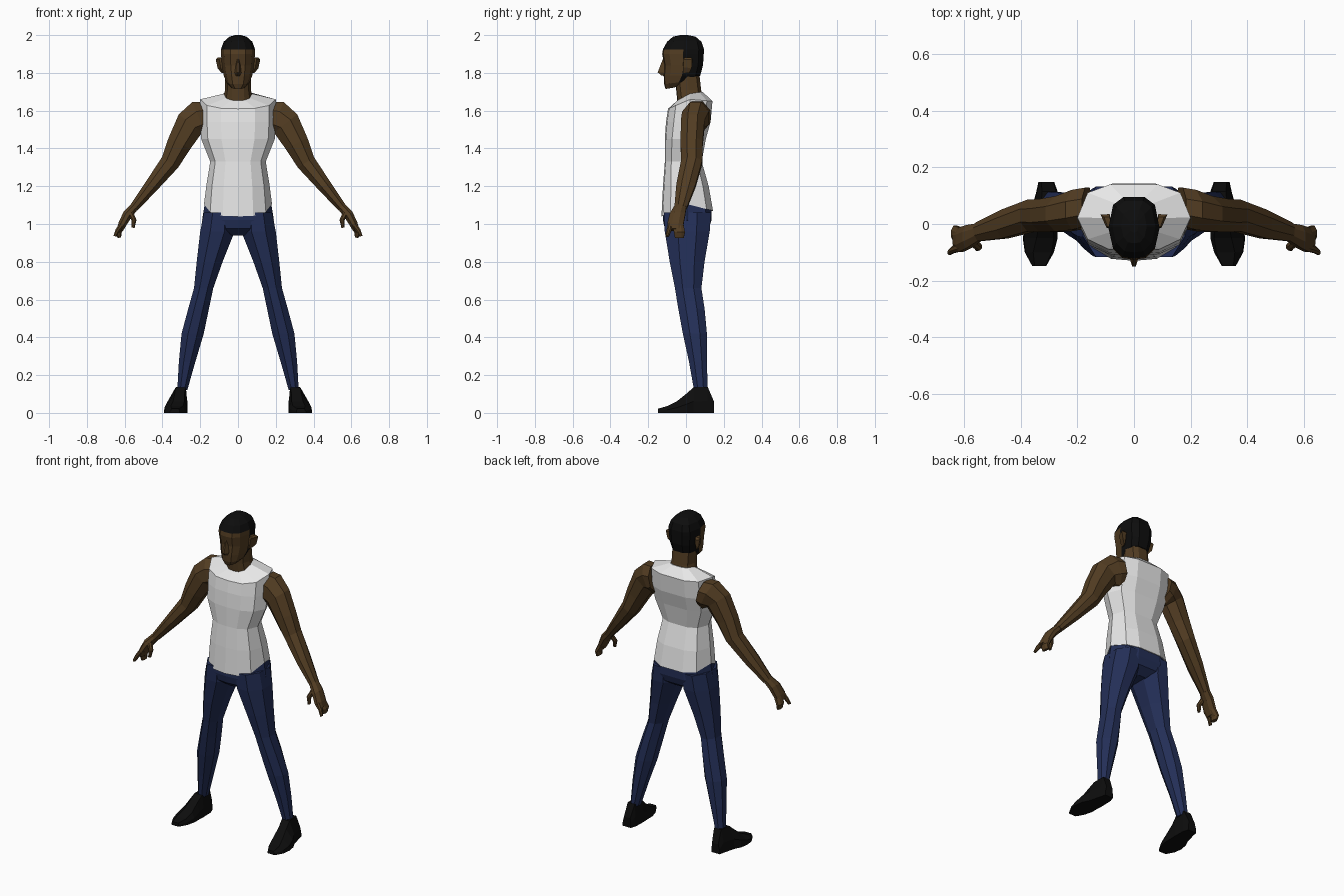
import bpy, bmesh, math
from mathutils import Vector


def material(name, rgb):
    m = bpy.data.materials.new(name)
    m.diffuse_color = (*rgb, 1)
    return m


SKIN = material("brown skin", (0.085, 0.046, 0.016))
SHIRT = material("white cloth", (0.8, 0.8, 0.8))
TROUSERS = material("navy cloth", (0.017, 0.028, 0.095))
BLACK = material("black", (0.004, 0.004, 0.004))

# Half cross-section of the body, from front centre to back centre
HALF = [(0, -1), (.45, -.95), (.82, -.65), (1, 0), (.82, .75), (.42, 1), (0, 1)]
BODY = HALF + [(-x, y) for x, y in HALF[-2:0:-1]]
OCT = [(math.cos(a) * 1.06, math.sin(a) * 1.06) for a in
       [math.pi / 8 + i * math.pi / 4 for i in range(8)]]


def loft(name, rings, mats, rule=None):
    """Bridge equal-length rings into a closed skin."""
    bm = bmesh.new()
    rows = [[bm.verts.new(p) for p in r] for r in rings]
    n = len(rows[0])
    for a, b in zip(rows, rows[1:]):
        for i in range(n):
            j = (i + 1) % n
            bm.faces.new((a[i], a[j], b[j], b[i]))
    bm.faces.new(rows[0])
    bm.faces.new(rows[-1])
    bmesh.ops.recalc_face_normals(bm, faces=bm.faces)
    if rule:
        for f in bm.faces:
            f.material_index = rule(f.calc_center_median())
    me = bpy.data.meshes.new(name)
    bm.to_mesh(me)
    bm.free()
    for m in mats:
        me.materials.append(m)
    ob = bpy.data.objects.new(name, me)
    bpy.context.collection.objects.link(ob)
    return ob


def body_ring(w, yf, yb, zf, zs=None, zb=None):
    """Horizontal ring with separate heights at front, side and back."""
    zs = zf if zs is None else zs
    zb = zf if zb is None else zb
    c, h = (yf + yb) / 2, (yb - yf) / 2
    return [(x * w, c + v * h, zs + (zf - zs) * max(0, -v) + (zb - zs) * max(0, v))
            for x, v in BODY]


def mirrored(ob):
    m = ob.modifiers.new("mirror", "MIRROR")
    m.use_bisect_axis[0] = False
    m.use_mirror_merge = False
    return ob


def limb(name, stations, mat):
    """Tube along stations (x, y, z, in-plane radius, y radius)."""
    pts = [Vector(s[:3]) for s in stations]
    rings = []
    for i, (x, y, z, t, d) in enumerate(stations):
        g = pts[min(i + 1, len(pts) - 1)] - pts[max(i - 1, 0)]
        s = Vector((-g.z, 0, g.x)).normalized()
        rings.append([Vector((x, y + d * v, z)) + s * (t * u) for u, v in OCT])
    return mirrored(loft(name, rings, [mat]))


# Sleeveless shirt with a raised hem at the sides and a sloping shoulder yoke
loft("shirt", [
    body_ring(.18, -.13, .143, 1.04, 1.105, 1.07),
    body_ring(.168, -.122, .12, 1.2),
    body_ring(.147, -.112, .083, 1.33),
    body_ring(.195, -.112, .105, 1.45),
    body_ring(.2, -.106, .13, 1.54),
    body_ring(.2, -.095, .14, 1.61, 1.66, 1.65),
    body_ring(.075, -.045, .088, 1.655, 1.69, 1.70)], [SHIRT])

# Trousers: pelvis, then legs
loft("pelvis", [
    body_ring(.174, -.122, .135, 1.06, 1.12, 1.09),
    body_ring(.19, -.122, .135, 1.02),
    body_ring(.16, -.112, .12, .975),
    body_ring(.05, -.07, .07, .94)], [TROUSERS])

leg_rows = [  # z, inner x, outer x, front y, back y
    (1.06, .02, .182, -.12, .135), (.96, .016, .202, -.115, .128),
    (.8, .08, .22, -.088, .1), (.66, .13, .234, -.06, .083),
    (.55, .153, .265, -.042, .1), (.42, .18, .3, -.018, .112),
    (.27, .225, .314, .015, .113), (.12, .268, .322, .042, .114)]
legs = []
for z, x0, x1, y0, y1 in leg_rows:
    legs.append([((x0 + x1) / 2 + u * (x1 - x0) / 2,
                  (y0 + y1) / 2 + v * (y1 - y0) / 2, z) for u, v in OCT])
mirrored(loft("trouser_leg", legs, [TROUSERS]))

# Shoes, lofted from toe to heel
shoe = []
for y, x0, x1, zt, inset in [(-.148, .31, .36, .022, .1), (-.1, .283, .386, .036, .16),
                             (-.05, .27, .393, .06, .22), (.0, .27, .385, .1, .24),
                             (.04, .268, .365, .135, .2), (.115, .27, .345, .138, .15),
                             (.148, .282, .338, .06, .1)]:
    w = x1 - x0
    shoe.append([(x0, y, 0), (x1, y, 0), (x1 - w * .03, y, zt * .45),
                 (x1 - w * inset * 1.8, y, zt), (x0 + w * inset * .5, y, zt),
                 (x0, y, zt * .45)])
mirrored(loft("shoe", shoe, [BLACK]))

# Arms, hands and fingers
limb("arm", [
    (.165, .06, 1.57, .082, .07), (.205, .05, 1.56, .095, .072),
    (.252, .036, 1.532, .08, .064), (.31, .03, 1.427, .066, .06),
    (.36, .03, 1.326, .052, .057), (.457, .0, 1.203, .038, .052),
    (.552, -.028, 1.085, .024, .034)], SKIN)
limb("hand", [
    (.545, -.028, 1.095, .023, .032), (.585, -.045, 1.05, .026, .042),
    (.612, -.056, 1.0, .022, .044), (.625, -.055, .97, .018, .038)], SKIN)
limb("fingers", [
    (.612, -.04, .995, .018, .028), (.632, -.035, .955, .015, .03),
    (.628, -.035, .927, .01, .024)], SKIN)
limb("index_finger", [
    (.605, -.08, 1.01, .016, .015), (.638, -.09, .965, .012, .013),
    (.652, -.1, .935, .008, .01)], SKIN)
limb("thumb", [
    (.57, -.06, 1.06, .015, .02), (.55, -.08, 1.02, .013, .014),
    (.555, -.085, .98, .008, .01)], SKIN)

# Neck
loft("neck", [
    body_ring(.078, -.045, .085, 1.64, 1.67, 1.68),
    body_ring(.068, -.052, .08, 1.71),
    body_ring(.068, -.06, .07, 1.8)], [SKIN])

# Head, with hair on the crown and behind the ears
loft("head", [
    body_ring(.034, -.108, -.02, 1.715, 1.722, 1.735),
    body_ring(.062, -.116, .04, 1.74, 1.75, 1.765),
    body_ring(.075, -.118, .075, 1.785),
    body_ring(.085, -.115, .09, 1.84),
    body_ring(.09, -.126, .094, 1.9),
    body_ring(.09, -.122, .095, 1.925),
    body_ring(.076, -.1, .082, 1.965),
    body_ring(.045, -.068, .05, 1.992),
    body_ring(.015, -.03, .01, 2.0)], [SKIN, BLACK],
    lambda c: int(c.z > 1.925 or (c.y > 0 and c.z > 1.765)))

# Nose
loft("nose", [
    [(-.008, -.112, 1.875), (.008, -.112, 1.875), (.003, -.122, 1.875), (-.003, -.122, 1.875)],
    [(-.02, -.108, 1.8), (.02, -.108, 1.8), (.006, -.15, 1.803), (-.006, -.15, 1.803)],
    [(-.014, -.108, 1.783), (.014, -.108, 1.783), (.005, -.13, 1.786), (-.005, -.13, 1.786)]],
    [SKIN])

# Ears
mirrored(loft("ear", [
    [(.072, -.012, 1.8), (.082, .018, 1.8), (.088, .018, 1.8), (.08, -.012, 1.8)],
    [(.078, -.015, 1.83), (.086, .03, 1.83), (.108, .03, 1.825), (.092, -.015, 1.83)],
    [(.08, -.015, 1.865), (.086, .035, 1.87), (.118, .033, 1.872), (.098, -.012, 1.87)],
    [(.08, -.01, 1.88), (.086, .025, 1.882), (.106, .025, 1.882), (.094, -.008, 1.88)]],
    [SKIN]))
